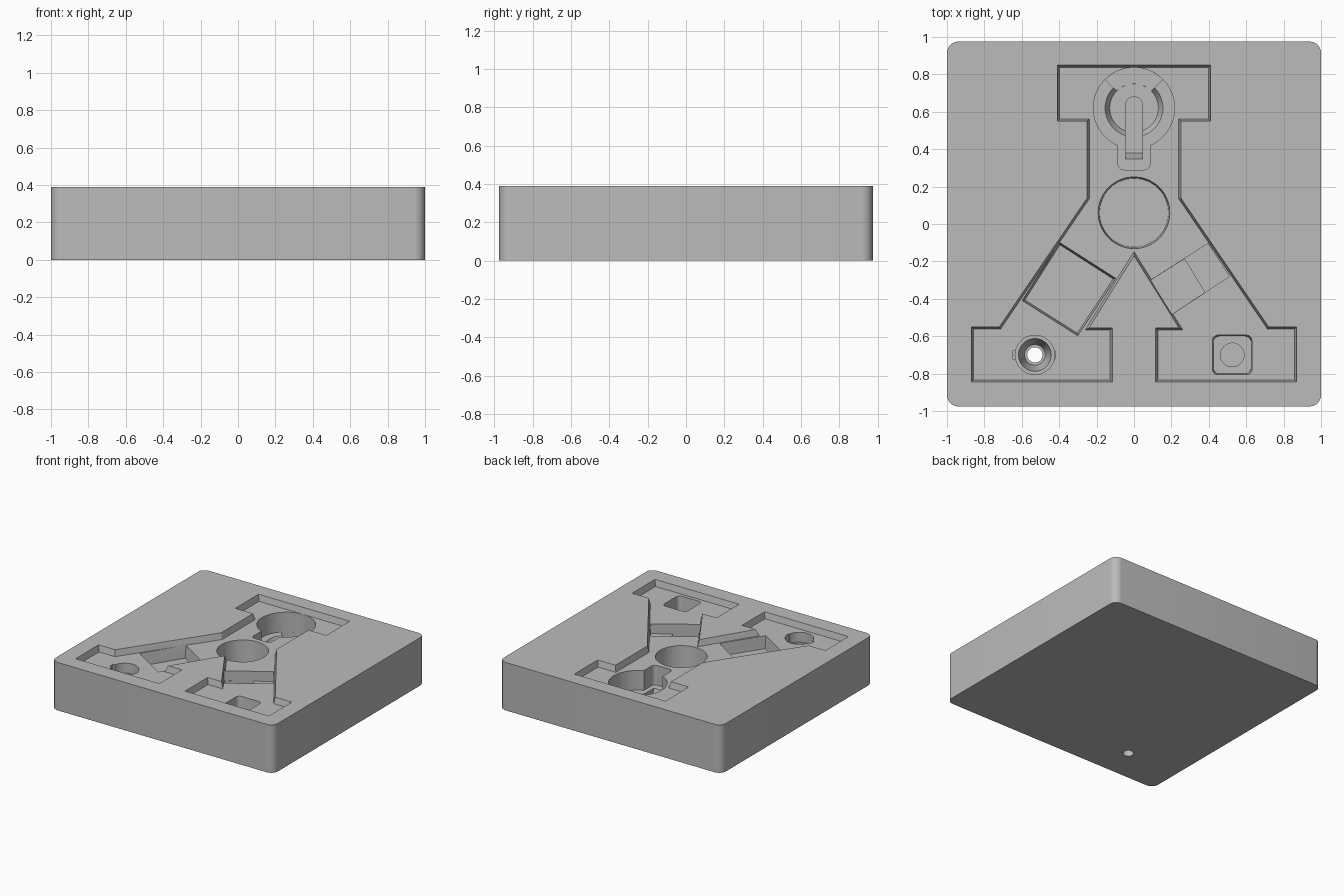
import bpy, bmesh, math
from mathutils import Vector

if "Cube" in bpy.data.objects:
    bpy.data.objects.remove(bpy.data.objects["Cube"])

TOP = 0.39       # upper face of the block
FLOOR = 0.34     # floor of the letter-shaped recess
ABOVE = 0.44     # cutters reach past the upper face


def offset(pts, d):
    """Move each edge of a counter-clockwise outline outward by d."""
    out = []
    n = len(pts)
    for i in range(n):
        p, a, b = (Vector(pts[k % n]) for k in (i, i - 1, i + 1))
        e1, e2 = (p - a).normalized(), (b - p).normalized()
        n1, n2 = Vector((e1.y, -e1.x)), Vector((e2.y, -e2.x))
        out.append(p + (n1 + n2) * d / (1 + n1.dot(n2)))
    return out


def circle(cx, cy, r, n=64):
    return [(cx + r * math.cos(2 * math.pi * i / n),
             cy + r * math.sin(2 * math.pi * i / n)) for i in range(n)]


def rounded(x0, y0, x1, y1, r, n=8):
    pts = []
    corners = ((x1 - r, y1 - r), (x0 + r, y1 - r), (x0 + r, y0 + r), (x1 - r, y0 + r))
    for k, (cx, cy) in enumerate(corners):
        for i in range(n + 1):
            a = math.pi / 2 * (k + i / n)
            pts.append((cx + r * math.cos(a), cy + r * math.sin(a)))
    return pts


def loft(name, low, z0, high, z1):
    """Solid between two matching outlines."""
    bm = bmesh.new()
    a = [bm.verts.new((p[0], p[1], z0)) for p in low]
    b = [bm.verts.new((p[0], p[1], z1)) for p in high]
    n = len(a)
    bm.faces.new(a[::-1])
    bm.faces.new(b)
    for i in range(n):
        j = (i + 1) % n
        bm.faces.new((a[i], a[j], b[j], b[i]))
    bmesh.ops.recalc_face_normals(bm, faces=bm.faces)
    me = bpy.data.meshes.new(name)
    bm.to_mesh(me)
    bm.free()
    ob = bpy.data.objects.new(name, me)
    bpy.context.collection.objects.link(ob)
    return ob


# Block with rounded vertical corners
block = loft("tray_block", rounded(-1, -0.975, 1, 0.975, 0.06), 0,
             rounded(-1, -0.975, 1, 0.975, 0.06), TOP)
bpy.context.view_layer.objects.active = block
block.select_set(True)


def cut(name, low, z0, high=None, z1=ABOVE):
    cutter = loft(name, low, z0, high or low, z1)
    cutter.hide_render = True
    mod = block.modifiers.new(name, 'BOOLEAN')
    mod.operation = 'DIFFERENCE'
    mod.solver = 'EXACT'
    mod.object = cutter
    bpy.ops.object.modifier_apply(modifier=name)
    bpy.data.objects.remove(cutter)


# Letter-shaped recess with drafted walls
half = [(0, -0.17), (0.24, -0.555), (0.115, -0.555), (0.115, -0.845), (0.87, -0.845),
        (0.87, -0.55), (0.72, -0.55), (0.25, 0.14), (0.25, 0.55), (0.41, 0.55), (0.41, 0.85)]
letter = half + [(-x, y) for x, y in half[:0:-1]]
cut("letter_recess", offset(letter, -0.012), FLOOR, offset(letter, 0.012), ABOVE)

# Round pocket in the middle
cut("middle_pocket", circle(0, 0.06, 0.184), 0.14, circle(0, 0.06, 0.195))

# Keyhole pocket: round well, stem, lower cone, open sector and slot
cy = 0.62
a0 = math.asin(0.085 / 0.217)
arc = [(0.217 * math.sin(t), cy - 0.217 * math.cos(t))
       for t in (a0 + (2 * math.pi - 2 * a0) * i / 64 for i in range(65))]
stem = [p for p in rounded(-0.085, 0.29, 0.085, 0.5, 0.03) if p[1] < 0.4]
cut("keyhole_well", arc + stem, 0.18)
cut("keyhole_cone", circle(0, cy, 0.13), 0.13, circle(0, cy, 0.155), 0.181)
sector = [(0, cy)] + [(0.2165 * math.cos(t), cy + 0.2165 * math.sin(t))
                      for t in (math.pi / 4 * (1 + 2 * i / 16) for i in range(17))]
cut("keyhole_sector", sector, 0.1305, None, 0.2)
slot = [(-0.046, 0.34), (0.046, 0.34)] + [
    (0.046 * math.cos(t), 0.634 + 0.046 * math.sin(t))
    for t in (math.pi * i / 16 for i in range(17))]
slot_low = [(x, max(y, 0.38)) for x, y in slot]
cut("keyhole_slot", slot_low, 0.08, slot, 0.2)

# Tilted rectangular pockets
left = [(-0.40, -0.095), (-0.60, -0.41), (-0.30, -0.60), (-0.095, -0.29)]
cut("left_tilted_pocket", offset(left, -0.012), 0.24, left, 0.36)
right = [(0.395, -0.105), (0.09, -0.30), (0.20, -0.485), (0.51, -0.28)]
cut("right_tilted_pocket", right, 0.26, None, 0.36)
deep = [(0.27, -0.185), right[1], right[2], (0.38, -0.366)]
cut("right_pocket_deep_half", offset(deep, -0.001), 0.235, None, 0.3)

# Stepped funnel with side notches and a hole through the base
fx, fy = -0.53, -0.70
cut("funnel_well", circle(fx, fy, 0.105), 0.26)
cut("funnel_notches", rounded(fx - 0.12, fy - 0.022, fx + 0.11, fy + 0.022, 0.005, 2), 0.28)
cut("funnel_cone", circle(fx, fy, 0.055), 0.12, circle(fx, fy, 0.088), 0.262)
cut("through_hole", circle(fx, fy, 0.041, 32), -0.05, None, 0.2)

# Rounded square pocket with a round dimple
sx, sy = 0.525, -0.70
cut("square_pocket", rounded(sx - 0.1, sy - 0.1, sx + 0.1, sy + 0.1, 0.03), 0.21,
    rounded(sx - 0.11, sy - 0.11, sx + 0.11, sy + 0.11, 0.03))
cut("square_dimple", circle(sx, sy, 0.063, 48), 0.17, None, 0.25)

# Colour and shading
grey = bpy.data.materials.new("plain_grey")
grey.diffuse_color = (0.5, 0.5, 0.5, 1)
grey.use_nodes = True
grey.node_tree.nodes["Principled BSDF"].inputs["Base Color"].default_value = grey.diffuse_color
block.data.materials.clear()
block.data.materials.append(grey)
for poly in block.data.polygons:
    poly.material_index = 0
bpy.ops.object.shade_smooth_by_angle(angle=math.radians(30))
